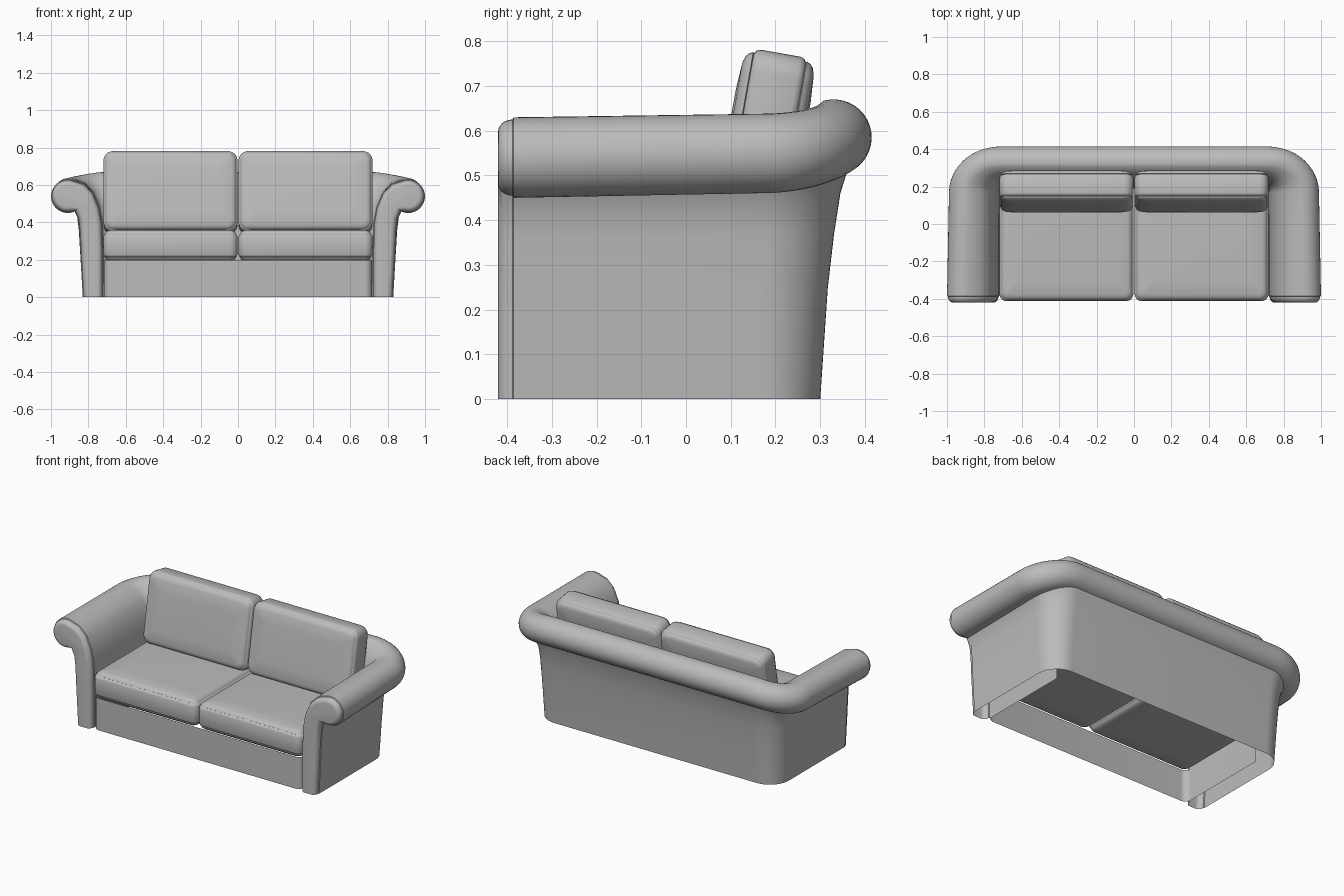
import bpy, bmesh, math
from mathutils import Matrix

if "Cube" in bpy.data.objects:
    bpy.data.objects.remove(bpy.data.objects["Cube"], do_unlink=True)

fabric = bpy.data.materials.new("grey_fabric")
fabric.use_nodes = True
GREY = (0.5, 0.5, 0.5, 1)
fabric.diffuse_color = GREY
fabric.node_tree.nodes["Principled BSDF"].inputs["Base Color"].default_value = GREY


def loft(name, rings, closed=False, cap_start=False, cap_end=False, matrix=None):
    """Skin a list of point rings, then mirror the result across x = 0."""
    bm = bmesh.new()
    rows = [[bm.verts.new(p) for p in ring] for ring in rings]
    n = len(rows[0])
    for a, b in zip(rows, rows[1:]):
        for i in range(n if closed else n - 1):
            j = (i + 1) % n
            bm.faces.new((a[i], a[j], b[j], b[i]))
    if cap_start:
        bm.faces.new(rows[0])
    if cap_end:
        bm.faces.new(rows[-1])
    bmesh.ops.recalc_face_normals(bm, faces=bm.faces)
    if matrix:
        bm.transform(matrix)
    mesh = bpy.data.meshes.new(name)
    bm.to_mesh(mesh)
    bm.free()
    mesh.materials.append(fabric)
    ob = bpy.data.objects.new(name, mesh)
    bpy.context.collection.objects.link(ob)
    bpy.ops.object.select_all(action="DESELECT")
    ob.select_set(True)
    bpy.context.view_layer.objects.active = ob
    bpy.ops.object.shade_smooth_by_angle(angle=math.radians(40))
    mirror = ob.modifiers.new("Mirror", "MIRROR")
    mirror.use_clip = True
    return ob


def mix(a, b, t):
    return a + (b - a) * t


# Rolled cross-section (outward distance, height) at the arm and at the back
ARM_IN = [(0, 0), (0, .25), (.005, .4), (.02, .48), (.055, .56), (.105, .607)]
BACK_IN = [(0, .2), (0, .3), (.01, .42), (.025, .5), (.05, .58), (.083, .64)]
ARM_OUT = [(.136, .42), (.129, .36), (.121, .2), (.11, 0)]
BACK_OUT = [(.155, .46), (.141, .37), (.127, .25), (.11, 0)]


def profile(t):
    def blend(p, q):
        return [(mix(a[0], b[0], t), mix(a[1], b[1], t)) for a, b in zip(p, q)]
    cx, cz, r = mix(.19, .14, t), mix(.54, .585, t), mix(.09, .085, t)
    roll = []
    for i in range(19):
        a = math.radians(mix(105, mix(-115, -70, t), i / 18))
        roll.append((cx + r * math.cos(a), cz + r * math.sin(a)))
    return blend(ARM_IN, BACK_IN) + roll + blend(ARM_OUT, BACK_OUT)


def inset(points, amount):
    """Shrink the cross-section, keeping its feet on the floor."""
    out = []
    for i, (d, z) in enumerate(points):
        p, q = points[max(i - 1, 0)], points[min(i + 1, len(points) - 1)]
        dx, dz = q[0] - p[0], q[1] - p[1]
        k = amount / math.hypot(dx, dz)
        out.append((d + dz * k, max(z - dx * k, 0) if z > 0 else 0))
    return out


# Arms and back: one sweep with rounded front ends, a seam and a round corner
IN_X, IN_Y, IN_R, SEAM = .72, .19, .02, -.388
section = profile(0)
rings = []
for i in range(7):
    a = math.pi / 2 * (1 - i / 6)
    ring = inset(section, .005 + .027 * (1 - math.cos(a)))
    rings.append([(IN_X + d, SEAM - .032 * math.sin(a), z) for d, z in ring])
for y in (SEAM + .003, -.2, 0, IN_Y - IN_R):
    t = .2 * max(0, y - SEAM) / (IN_Y - IN_R - SEAM)
    rings.append([(IN_X + d, y, z) for d, z in profile(t)])
for i in range(1, 15):
    s = i / 14
    a = s * math.pi / 2
    t = .2 + .8 * s * s * (3 - 2 * s)
    rings.append([(IN_X - IN_R + (IN_R + d) * math.cos(a),
                   IN_Y - IN_R + (IN_R + d) * math.sin(a), z)
                  for d, z in profile(t)])
rings.append([(0, IN_Y + d, z) for d, z in profile(1)])
loft("arms_and_back", rings, cap_start=True)


def rounded_rect(w, h, r, shrink, depth):
    """Rounded rectangle from (0, 0) to (w, h), shrunk on all sides."""
    pts = []
    r = max(r - shrink * .5, .01)
    for k, (sx, sy) in enumerate([(1, 1), (0, 1), (0, 0), (1, 0)]):
        x = w - shrink - r if sx else shrink + r
        y = h - shrink - r if sy else shrink + r
        for i in range(7):
            a = math.pi / 2 * (k + i / 6)
            pts.append((x + r * math.cos(a), y + r * math.sin(a), depth))
    return pts


def cushion(name, w, h, thick, r, matrix):
    # Crowned face, rounded edge, then a seam groove; same on both sides
    half = [(.1, 0), (.035, .004), (.02, .009), (.012, .016), (.008, .024),
            (.011, .026), (.004, .03), (0, .04)]
    stations = half + [(s, thick - d) for s, d in reversed(half)]
    rings = [rounded_rect(w, h, r, s, d) for s, d in stations]
    return loft(name, rings, True, True, True, matrix)


# Seat cushions
cushion("seat_cushions", .716, .64, .175, .04, Matrix.Translation((.003, -.413, .188)))

# Back cushions, leaning backwards
lean = (Matrix.Translation((.003, .22, .33)) @ Matrix.Rotation(math.radians(-10), 4, "X")
        @ Matrix.Rotation(math.radians(90), 4, "X"))
cushion("back_cushions", .716, .435, .17, .05, lean)

# Front panel, wrapping round beside the arms
path = [(0, -.405)]
for i in range(9):
    a = math.pi / 2 * (i / 8 - 1)
    path.append((.677 + .04 * math.cos(a), -.365 + .04 * math.sin(a)))
path.append((.717, .19))
loft("front_panel", [[(x, y, z) for x, y in path] for z in (0, .2)])
